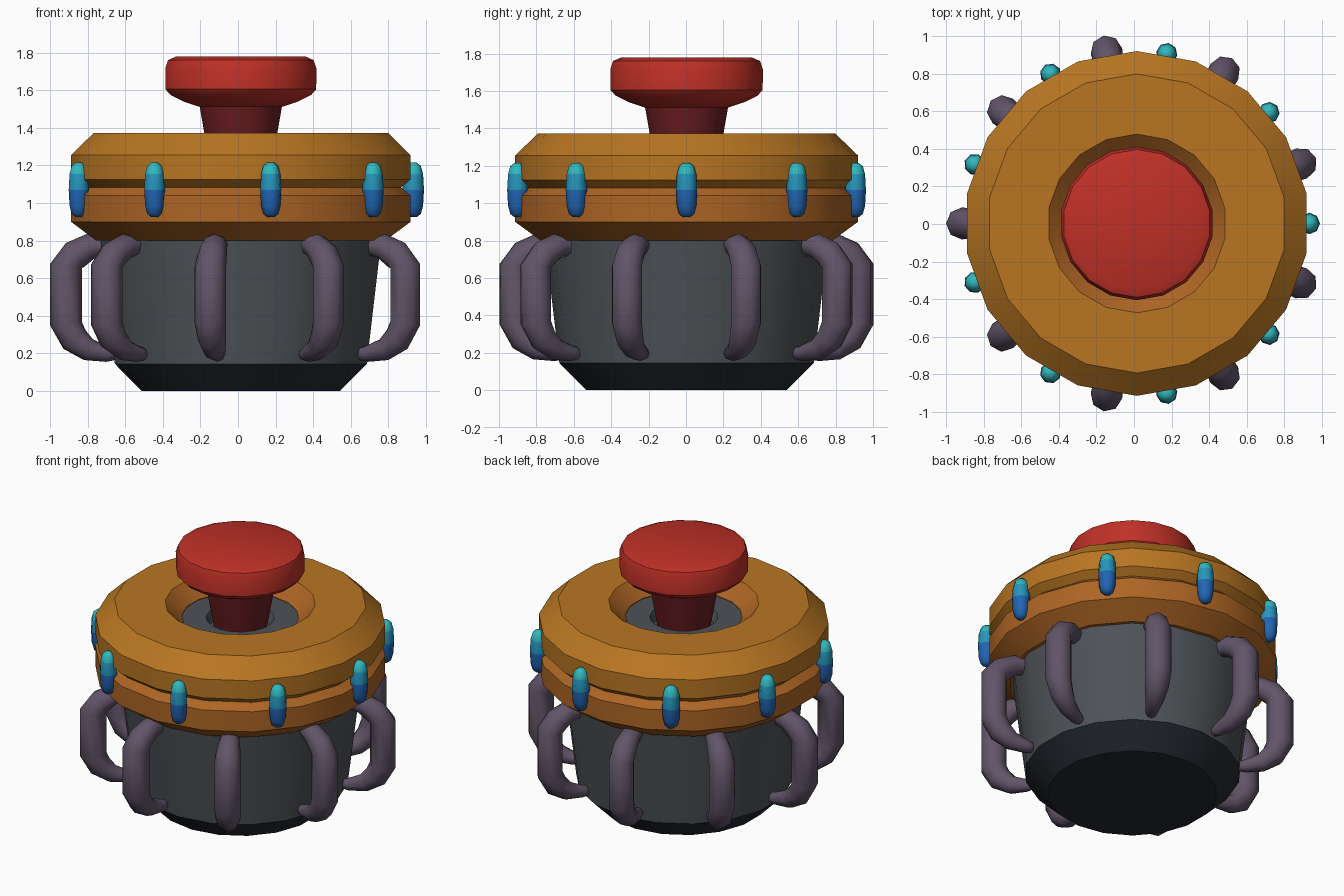
import bpy, bmesh
from math import sin, cos, pi, radians
from mathutils import Vector, Matrix

if "Cube" in bpy.data.objects:
    bpy.data.objects.remove(bpy.data.objects["Cube"])

CENTRE = Vector((0.015, 0.003, 0))
mats = {}


def mat(name, rgb):
    m = bpy.data.materials.new(name)
    m.diffuse_color = (*rgb, 1)
    m.use_nodes = True
    m.node_tree.nodes["Principled BSDF"].inputs["Base Color"].default_value = m.diffuse_color
    mats[name] = m


mat("ochre", (0.48, 0.18, 0.016))
mat("rust", (0.42, 0.13, 0.018))
mat("red", (0.52, 0.03, 0.02))
mat("dark_red", (0.14, 0.012, 0.015))
mat("purple", (0.12, 0.09, 0.14))
mat("slate", (0.075, 0.085, 0.095))
mat("navy", (0.018, 0.022, 0.03))
mat("teal", (0.03, 0.48, 0.52))
mat("sea", (0.02, 0.30, 0.50))
mat("blue", (0.015, 0.13, 0.45))


def finish(name, bm, used, matrix, angle=32):
    bmesh.ops.recalc_face_normals(bm, faces=bm.faces)
    me = bpy.data.meshes.new(name)
    bm.to_mesh(me)
    bm.free()
    for m in used:
        me.materials.append(mats[m])
    ob = bpy.data.objects.new(name, me)
    bpy.context.collection.objects.link(ob)
    ob.matrix_world = matrix
    bpy.ops.object.select_all(action='DESELECT')
    ob.select_set(True)
    bpy.context.view_layer.objects.active = ob
    bpy.ops.object.shade_smooth_by_angle(angle=radians(angle))
    return ob


def skin(bm, rings, slots, closed=False):
    """Bridge rings of vertices; cap the ends unless closed."""
    n = len(rings[0])
    for k in range(len(rings) - (0 if closed else 1)):
        a, b = rings[k], rings[(k + 1) % len(rings)]
        for i in range(n):
            j = (i + 1) % n
            bm.faces.new((a[i], a[j], b[j], b[i])).material_index = slots[k]
    if not closed:
        bm.faces.new(rings[0]).material_index = slots[0]
        bm.faces.new(rings[-1]).material_index = slots[-1]


def lathe(name, prof, colours, sides=18, closed=False, matrix=None, angle=32):
    """Revolve (radius, z) points; colours names a material per segment."""
    used = list(dict.fromkeys(colours))
    count = len(prof) - (0 if closed else 1)
    slots = [used.index(c) for c in colours] if len(colours) > 1 else [0] * count
    bm = bmesh.new()
    rings = [[bm.verts.new((r * cos(pi / 2 + 2 * pi * i / sides),
                            r * sin(pi / 2 + 2 * pi * i / sides), z))
              for i in range(sides)] for r, z in prof]
    skin(bm, rings, slots, closed)
    return finish(name, bm, used, matrix or Matrix.Translation(CENTRE), angle)


def tube(name, path, radii, colour, matrix, sides=8):
    """Sweep a tapering round section along an (x, z) path."""
    pts = [Vector((x, 0, z)) for x, z in path]
    bm = bmesh.new()
    rings = []
    for k, p in enumerate(pts):
        t = (pts[min(k + 1, len(pts) - 1)] - pts[max(k - 1, 0)]).normalized()
        side = Vector((0, 1, 0))
        out = side.cross(t)
        rings.append([bm.verts.new(p + radii[k] * (
            side * cos(2 * pi * i / sides) + out * sin(2 * pi * i / sides)))
            for i in range(sides)])
    skin(bm, rings, [0] * len(rings))
    return finish(name, bm, [colour], matrix, 50)


# Pot body with dark foot and a recessed well in its top
lathe("pot_body",
      [(0.535, 0), (0.68, 0.145), (0.765, 0.86), (0.42, 1.27),
       (0.215, 1.27), (0.19, 1.21)],
      ["navy", "slate", "slate", "slate", "slate"])

# Collar ring with a V groove around its middle
lathe("collar_ring",
      [(0.78, 0.80), (0.9165, 0.90), (0.9165, 1.04), (0.865, 1.082),
       (0.9165, 1.125), (0.9165, 1.255), (0.795, 1.372), (0.475, 1.372),
       (0.37, 1.275), (0.37, 0.80)],
      ["rust", "rust", "rust", "ochre", "ochre", "ochre", "ochre", "rust",
       "rust", "rust"], closed=True)

# Push knob and its stem
lathe("knob_stem", [(0.165, 1.19), (0.225, 1.53)], ["dark_red"])
lathe("knob_cap",
      [(0.225, 1.512), (0.31, 1.54), (0.38, 1.575), (0.407, 1.605),
       (0.408, 1.715), (0.393, 1.76), (0.35, 1.779)], ["red"], angle=40)

# Nine handles and nine studs around the pot
HANDLE = [(0.70, 0.785), (0.80, 0.77), (0.88, 0.725), (0.93, 0.665),
          (0.93, 0.36), (0.885, 0.275), (0.81, 0.22), (0.71, 0.197),
          (0.675, 0.197), (0.66, 0.197)]
RADII = [0.055, 0.068, 0.08, 0.085, 0.085, 0.077, 0.06, 0.042, 0.034, 0.015]
STUD = [(0.018, -0.145), (0.04, -0.128), (0.052, -0.085), (0.057, 0),
        (0.052, 0.085), (0.04, 0.128), (0.018, 0.145)]
for k in range(9):
    base = Matrix.Translation(CENTRE)
    tube(f"handle_{k + 1}", HANDLE, RADII, "purple",
         base @ Matrix.Rotation(radians(20 + 40 * k), 4, 'Z'))
    lathe(f"stud_{k + 1}", STUD,
          ["blue", "blue", "blue", "sea", "teal", "teal"], sides=8,
          matrix=base @ Matrix.Rotation(radians(40 * k), 4, 'Z')
          @ Matrix.Translation((0.917, 0, 1.07)), angle=50)
